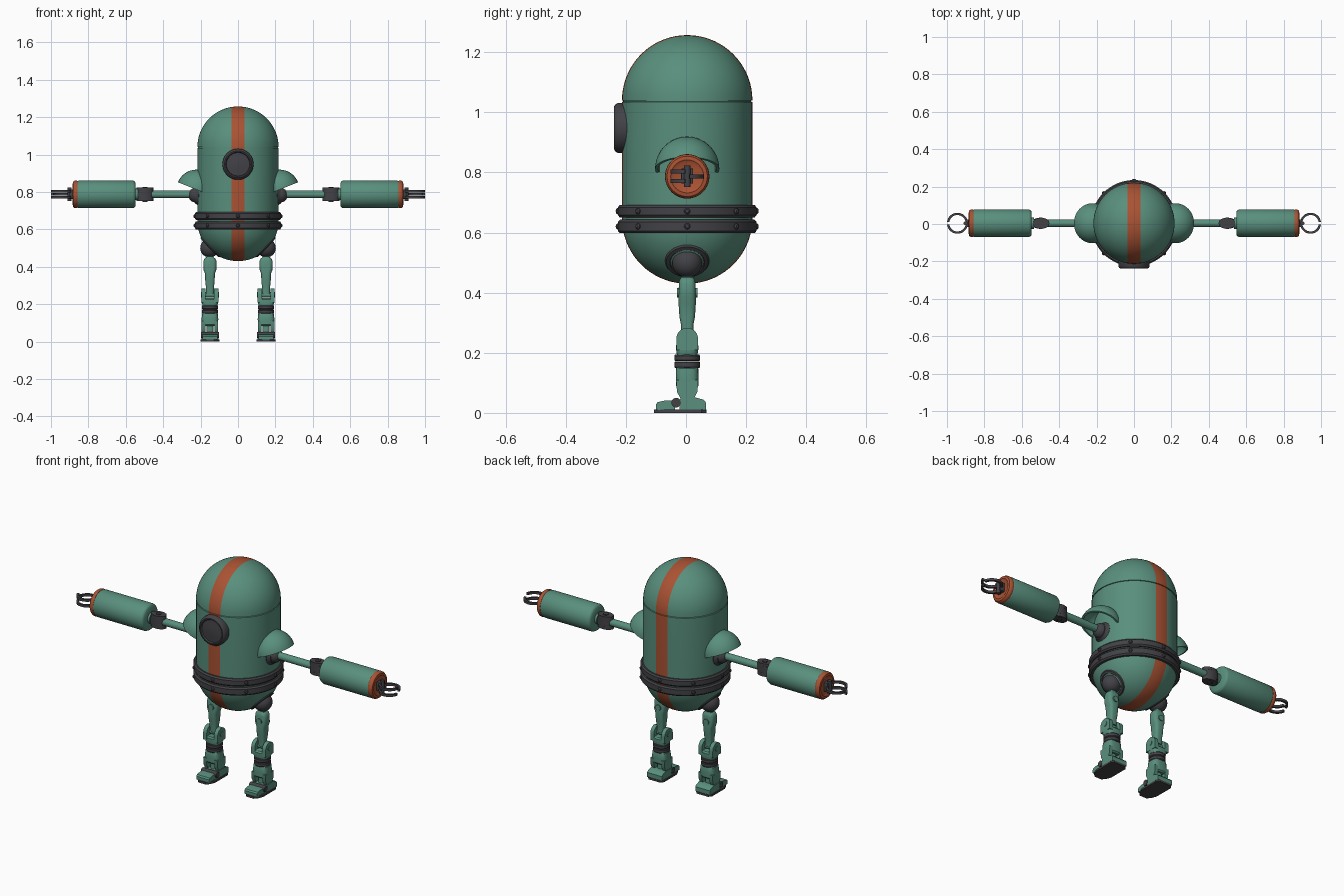
import bpy, bmesh, math
from mathutils import Vector, Matrix

if "Cube" in bpy.data.objects:
    bpy.data.objects.remove(bpy.data.objects["Cube"])

CY = 0.004          # depth of the central axis
ARM_Z = 0.787       # arm height
LEG_X = 0.15        # leg spacing


def material(name, rgb):
    m = bpy.data.materials.new(name)
    m.diffuse_color = (*rgb, 1)
    m.use_nodes = True
    m.node_tree.nodes["Principled BSDF"].inputs["Base Color"].default_value = m.diffuse_color
    return m


GREEN = material("sea green", (0.10, 0.275, 0.205))
ORANGE = material("rust orange", (0.40, 0.085, 0.033))
DARK = material("charcoal", (0.055, 0.054, 0.062))


def finish(name, bm, mats, mirror=False, angle=35):
    """Store the mesh with sharp edges kept, optionally mirrored to the other side."""
    bmesh.ops.recalc_face_normals(bm, faces=bm.faces)
    for f in bm.faces:
        f.smooth = True
    for e in bm.edges:
        e.smooth = e.calc_face_angle(0) < math.radians(angle)
    me = bpy.data.meshes.new(name)
    bm.to_mesh(me)
    bm.free()
    for m in mats if isinstance(mats, list) else [mats]:
        me.materials.append(m)
    ob = bpy.data.objects.new(name, me)
    bpy.context.collection.objects.link(ob)
    if mirror:
        ob.modifiers.new("Mirror", 'MIRROR').use_mirror_merge = False
    return ob


def bridge(bm, rings, closed=False):
    """Join point rings into a skin, capping the ends unless closed."""
    vr = [[bm.verts.new(p) for p in r] for r in rings]
    n = len(vr[0])
    pairs = list(zip(vr, vr[1:])) + ([(vr[-1], vr[0])] if closed else [])
    for a, b in pairs:
        for i in range(n):
            j = (i + 1) % n
            bm.faces.new((a[i], a[j], b[j], b[i]))
    if not closed:
        bm.faces.new(vr[0])
        bm.faces.new(vr[-1])


def lathe_mesh(profile, loc, axis=(0, 0, 1), n=48, closed=False):
    """Turn (radius, height) points around an axis."""
    bm = bmesh.new()
    rot = Vector((0, 0, 1)).rotation_difference(Vector(axis)).to_matrix()
    angs = [math.tau * i / n for i in range(n)]
    bridge(bm, [[rot @ Vector((max(r, 1e-4) * math.cos(a), max(r, 1e-4) * math.sin(a), h))
                 + Vector(loc) for a in angs] for r, h in profile], closed)
    return bm


def lathe(name, profile, loc, mat, axis=(0, 0, 1), mirror=True, n=32, closed=False):
    return finish(name, lathe_mesh(profile, loc, axis, n, closed), mat, mirror)


def arc(r, a0, a1, n, cx=0, cy=0):
    return [(cx + r * math.cos(math.radians(a0 + (a1 - a0) * i / n)),
             cy + r * math.sin(math.radians(a0 + (a1 - a0) * i / n))) for i in range(n + 1)]


def loft(name, sections, x, mat, n=24):
    """Rounded-rectangle sections (z, half x, half y) stacked upward."""
    bm = bmesh.new()
    angs = [math.tau * (i + .5) / n for i in range(n)]
    sq = lambda v: math.copysign(abs(v) ** 0.6, v)
    bridge(bm, [[(x + hx * sq(math.cos(a)), CY + hy * sq(math.sin(a)), z) for a in angs]
                for z, hx, hy in sections])
    return finish(name, bm, mat, True)


def prism(name, pts, lo, hi, mat, axis='z', bevel=0):
    """Extrude an outline: xy points along z, or yz points along x."""
    bm = bmesh.new()
    put = (lambda p, h: (p[0], p[1], h)) if axis == 'z' else (lambda p, h: (h, p[0], p[1]))
    bridge(bm, [[put(p, h) for p in pts] for h in (lo, hi)])
    if bevel:
        bmesh.ops.bevel(bm, geom=list(bm.edges), offset=bevel, segments=2,
                        affect='EDGES', profile=0.5)
    return finish(name, bm, mat, True)


# Capsule body with a painted stripe running all the way around
R = 0.217
prof = arc(R, -90, 0, 18, 0, 0.647) + [(R, 1.034), (R - 0.004, 1.036), (R - 0.004, 1.039)]
prof += arc(R, 0, 90, 18, 0, 1.04)
body = lathe_mesh(prof, (0, CY, 0), n=64)
for x in (-0.036, 0.036):
    bmesh.ops.bisect_plane(body, geom=body.verts[:] + body.edges[:] + body.faces[:],
                           plane_co=(x, 0, 0), plane_no=(1, 0, 0))
for f in body.faces:
    f.material_index = int(abs(f.calc_center_median().x) < 0.036)
finish("body", body, [GREEN, ORANGE])

# Double belt and rivets
for i, (lo, hi) in enumerate(((0.598, 0.643), (0.65, 0.692))):
    lathe(f"belt_{i}", [(0.21, lo), (0.224, lo), (0.231, lo + .008), (0.231, hi - .008),
                        (0.224, hi), (0.21, hi)], (0, CY, 0), DARK, mirror=False, n=64, closed=True)
    for k in range(8):
        a = math.tau * k / 8
        d = Vector((math.cos(a), math.sin(a), 0))
        lathe(f"rivet_{i}_{k}", [(0.011, -0.004), (0.01, 0.003), (0.006, 0.007), (0, 0.008)],
              d * 0.23 + Vector((0, CY, (lo + hi) / 2)), DARK, d, False, 12)

# Round eye with a raised rim
lathe("eye", [(0.083, 0), (0.083, 0.03), (0.079, 0.038), (0.072, 0.043), (0.066, 0.043),
              (0.062, 0.037), (0.058, 0.037), (0.04, 0.04), (0, 0.042)],
      (0, -0.196, 0.948), DARK, (0, -1, 0), False, 40)

# Shoulder hoods: hollow, tilted half domes
tilt = Vector((-0.4, 0, 1)).normalized()
lathe("shoulder_hood", arc(0.107, 0, 90, 12) + arc(0.097, 90, 0, 12),
      (0.222, CY, 0.812), GREEN, tilt, closed=True)

# Arms, built along x
X = (1, 0, 0)
lathe("shoulder_socket", [(0.055, 0), (0.055, 0.012), (0.045, 0.022), (0.042, 0.03)],
      (0.2, CY, 0.78), DARK, X)
lathe("shoulder_joint", arc(0.04, -90, 90, 12), (0.225, CY, 0.783), DARK, X)
lathe("upper_arm", [(0.02, 0.23), (0.02, 0.462)], (0, CY, ARM_Z), GREEN, X)
elbow = [(0.50 + 0.048 * math.cos(a), CY + 0.03 * math.sin(a))
         for a in [math.tau * i / 24 for i in range(24)]]
prism("elbow_core", elbow, ARM_Z - 0.02, ARM_Z + 0.022, DARK)
inner = [(0.497 + (x - 0.5) * 0.93, y) for x, y in elbow]
prism("elbow_upper_plate", inner, ARM_Z + 0.02, ARM_Z + 0.036, DARK)
prism("elbow_lower_plate", inner, ARM_Z - 0.036, ARM_Z - 0.018, DARK)
lathe("elbow_pin", [(0.014, -0.04), (0.014, 0.04)], (0.497, CY, ARM_Z), DARK, n=16)
lathe("forearm", [(0.03, 0.535), (0.03, 0.547), (0.062, 0.548), (0.07, 0.553), (0.074, 0.562),
                  (0.074, 0.85), (0.07, 0.86)], (0, CY, ARM_Z), GREEN, X, n=40)
lathe("wrist_ring", [(0.072, 0.858), (0.074, 0.864), (0.073, 0.874), (0.067, 0.882),
                     (0.055, 0.884), (0.045, 0.878), (0, 0.876)],
      (0, CY, ARM_Z), ORANGE, X, n=40)

# Claw hands: palm block, two fingers in front and a thumb behind
prism("palm", [(0.87, CY - .02), (0.902, CY - .02), (0.902, CY + .02), (0.87, CY + .02)],
      ARM_Z - 0.024, ARM_Z + 0.026, DARK, bevel=0.003)
prism("palm_pivot", arc(0.011, 0, 345, 15, 0.9, CY), ARM_Z - 0.036, ARM_Z + 0.036, DARK)
for name, side, z in (("finger_low", -1, 0.771), ("finger_high", -1, 0.803), ("thumb", 1, 0.787)):
    claw = arc(0.056, 8 * side, 170 * side, 16, 0.944, CY)
    claw += arc(0.044, 170 * side, 8 * side, 16, 0.944, CY)
    prism(name, claw, z - 0.0065, z + 0.0065, DARK)

# Hip collars and ball joints, facing outward and down
hip = Vector((0.72, 0, -0.69)).normalized()
lathe("hip_collar", [(0.076, -0.03), (0.076, 0.0), (0.07, 0.01), (0.058, 0.012), (0.052, 0.006)],
      hip * 0.2 + Vector((0, CY, 0.647)), DARK, hip)
lathe("hip_ball", arc(0.05, -90, 90, 14), (0.152, CY, 0.5), DARK)

# Legs
loft("thigh", [(0.475, .016, .016), (0.45, .02, .02), (0.443, .03, .026), (0.43, .035, .028),
               (0.385, .035, .029), (0.365, .027, .029), (0.32, .025, .026), (0.295, .022, .021),
               (0.255, .02, .02)], LEG_X, GREEN)
lathe("thigh_pin", [(0.016, -0.034), (0.016, 0.034)], (LEG_X, CY, 0.4), GREEN, (0, 1, 0), n=16)
loft("shin_upper", [(0.232, .03, .03), (0.225, .044, .037), (0.21, .045, .037),
                    (0.19, .038, .034)], LEG_X, GREEN)
lathe("knee_pin", [(0.014, -0.048), (0.014, 0.048)], (LEG_X, CY, 0.25), GREEN, X, n=16)
for i, z in enumerate((0.149, 0.172)):
    lathe(f"shin_ring_{i}", [(0.034, z), (0.04, z), (0.043, z + .004), (0.043, z + .018),
                             (0.04, z + .022), (0.034, z + .022)], (LEG_X, CY, 0), DARK)
loft("shin_lower", [(0.155, .034, .034), (0.148, .042, .037), (0.12, .045, .038),
                    (0.09, .043, .037), (0.083, .036, .03)], LEG_X, GREEN)
loft("ankle", [(0.1, .018, .02), (0.03, .018, .02)], LEG_X, GREEN)
knee = arc(0.036, 0, 180, 12, CY, 0.247) + [(CY - .036, 0.21), (CY + .036, 0.21)]
cuff = [(CY + .037, 0.11), (CY - .037, 0.11), (CY - .034, 0.07), (CY - .022, 0.047),
        (CY + .022, 0.047), (CY + .034, 0.07)]
for side in (-1, 1):
    x = LEG_X + side * 0.034
    prism(f"knee_cheek_{side}", knee, x - 0.011, x + 0.011, GREEN, 'x')
    prism(f"ankle_cheek_{side}", cuff, x - 0.01, x + 0.01, GREEN, 'x')

# Feet: heel block, hinged toe and dark sole
prism("heel", [(-0.022, .01), (0.066, .01), (0.066, .035), (0.058, .044), (0.03, .052),
               (-0.012, .052), (-0.022, .043)], LEG_X - 0.046, LEG_X + 0.046, GREEN, 'x')
prism("toe", [(-0.1, .01), (-0.036, .01), (-0.036, .042), (-0.07, .041), (-0.094, .036),
              (-0.1, .028)], LEG_X - 0.04, LEG_X + 0.04, GREEN, 'x')
lathe("toe_hinge", [(0.016, -0.048), (0.016, 0.048)], (LEG_X, -0.033, 0.034), DARK, X, n=20)
outline = [(.036, .069), (.05, .052), (.05, -.06), (.038, -.09), (.022, -.107)]
sole = [(LEG_X + a, b) for a, b in outline] + [(LEG_X - a, b) for a, b in reversed(outline)]
prism("sole", sole, 0, 0.011, DARK)
